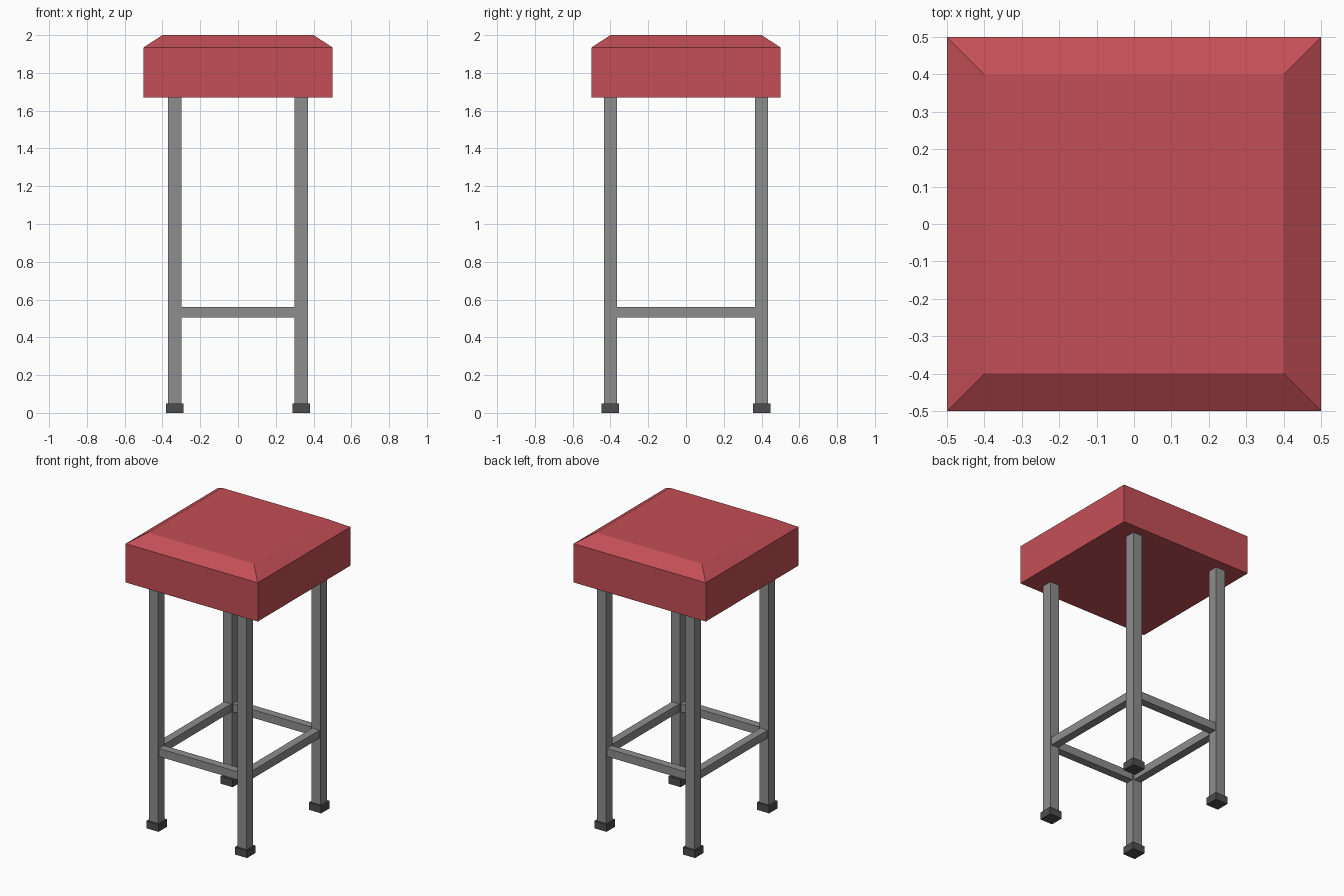
import bpy
import bmesh

cube = bpy.data.objects.get("Cube")
if cube:
    bpy.data.objects.remove(cube, do_unlink=True)


def material(name, rgb):
    mat = bpy.data.materials.new(name)
    mat.use_nodes = True
    mat.diffuse_color = (*rgb, 1)
    mat.node_tree.nodes["Principled BSDF"].inputs["Base Color"].default_value = (*rgb, 1)
    return mat


RED = material("red upholstery", (0.55, 0.078, 0.094))
GREY = material("grey metal", (0.27, 0.27, 0.27))
DARK = material("dark rubber", (0.075, 0.075, 0.075))


def finish(name, bm, mat):
    mesh = bpy.data.meshes.new(name)
    bm.to_mesh(mesh)
    bm.free()
    mesh.materials.append(mat)
    obj = bpy.data.objects.new(name, mesh)
    bpy.context.collection.objects.link(obj)
    return obj


def box(name, x, y, z, mat):
    """Flat-faced box from (low, high) ranges."""
    bm = bmesh.new()
    bmesh.ops.create_cube(bm, size=1)
    for v in bm.verts:
        v.co = [r[0] if c < 0 else r[1] for c, r in zip(v.co, (x, y, z))]
    return finish(name, bm, mat)


def around(centre, size):
    return (centre - size / 2, centre + size / 2)


LEG_X, LEG_Y = 0.335, 0.4
LEG, FOOT, BAR = 0.07, 0.093, 0.055
SEAT_BOTTOM, SEAT_EDGE, SEAT_TOP = 1.67, 1.935, 2.0
BAR_Z = (0.505, 0.56)

# Cushion: square block with a sloped border up to a smaller flat top
bm = bmesh.new()
bmesh.ops.create_cube(bm, size=1)
for v in bm.verts:
    v.co.z = SEAT_BOTTOM if v.co.z < 0 else SEAT_EDGE
top = max(bm.faces, key=lambda f: f.calc_center_median().z)
raised = bmesh.ops.extrude_discrete_faces(bm, faces=[top])["faces"][0]
for v in raised.verts:
    v.co = (v.co.x * 0.8, v.co.y * 0.8, SEAT_TOP)
finish("seat", bm, RED)

# Legs with rubber feet
for sy, depth in ((-1, "front"), (1, "back")):
    for sx, side in ((-1, "right"), (1, "left")):
        x, y = sx * LEG_X, sy * LEG_Y
        box(f"{depth}_{side}_leg", around(x, LEG), around(y, LEG), (0.045, SEAT_BOTTOM), GREY)
        box(f"{depth}_{side}_foot", around(x, FOOT), around(y, FOOT), (0, 0.05), DARK)

# Footrest bars between the legs
inner_x, inner_y = LEG_X - LEG / 2, LEG_Y - LEG / 2
for s, depth, side in ((-1, "front", "right"), (1, "back", "left")):
    box(f"{depth}_bar", (-inner_x, inner_x), around(s * LEG_Y, BAR), BAR_Z, GREY)
    box(f"{side}_bar", around(s * LEG_X, BAR), (-inner_y, inner_y), BAR_Z, GREY)
